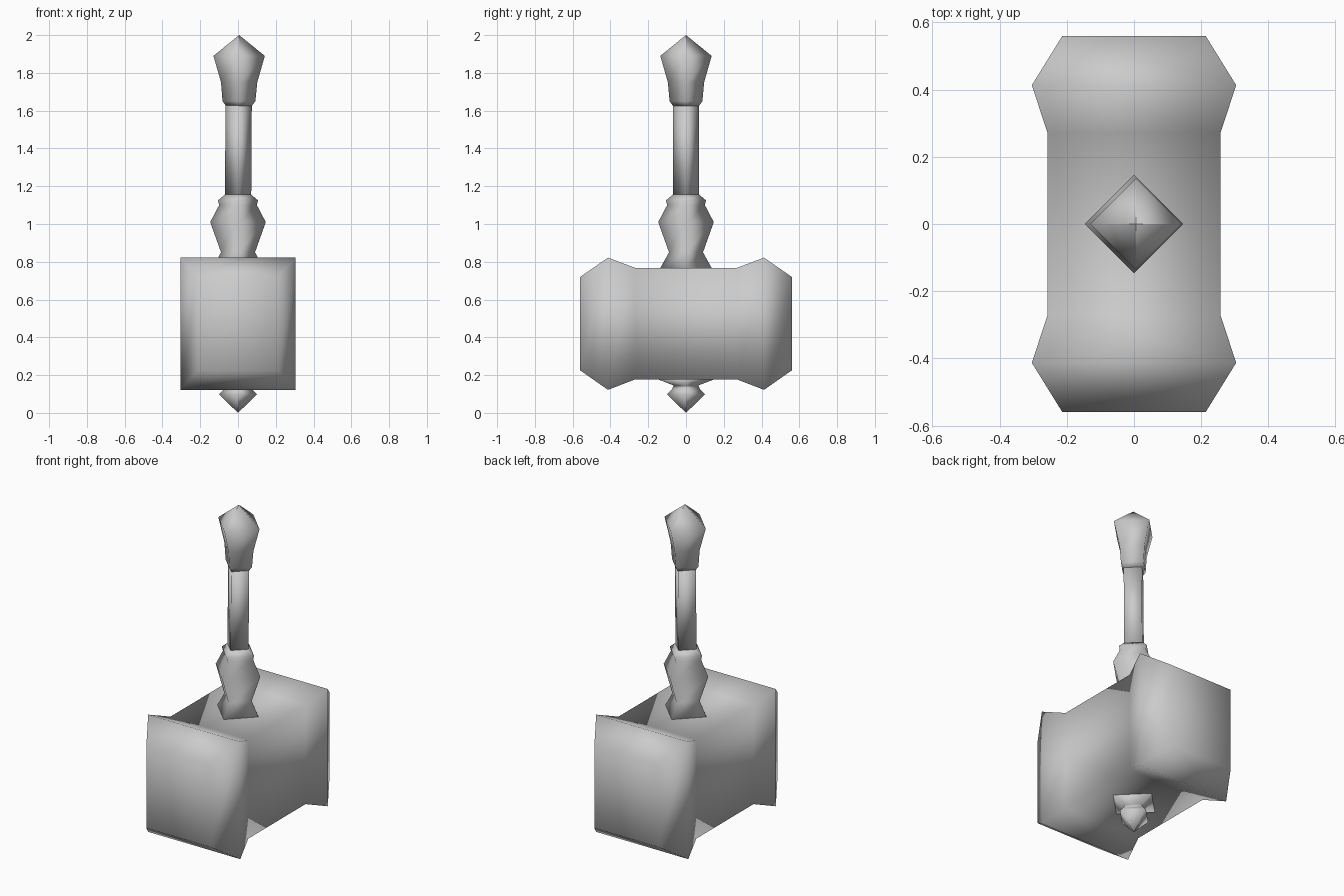
import bpy, bmesh, math

cube = bpy.data.objects.get("Cube")
if cube:
    bpy.data.objects.remove(cube, do_unlink=True)

grey = bpy.data.materials.new("stone_grey")
grey.use_nodes = True
colour = (0.6, 0.6, 0.6, 1)
grey.diffuse_color = colour
grey.node_tree.nodes["Principled BSDF"].inputs["Base Color"].default_value = colour


def loft(name, rings):
    """Skin a row of four-sided rings, closing both ends."""
    bm = bmesh.new()
    loops = [[bm.verts.new(p) for p in ring] for ring in rings]
    for a, b in zip(loops, loops[1:]):
        for i in range(4):
            j = (i + 1) % 4
            bm.faces.new((a[i], a[j], b[j], b[i]))
    bm.faces.new(loops[0])
    bm.faces.new(loops[-1])
    bmesh.ops.remove_doubles(bm, verts=bm.verts, dist=0.0001)
    bmesh.ops.recalc_face_normals(bm, faces=bm.faces)
    mesh = bpy.data.meshes.new(name)
    bm.to_mesh(mesh)
    bm.free()
    mesh.materials.append(grey)
    mesh.shade_smooth()
    obj = bpy.data.objects.new(name, mesh)
    bpy.context.collection.objects.link(obj)
    return obj


def box_ring(y, half_x, low, high):
    return [(-half_x, y, low), (half_x, y, low), (half_x, y, high), (-half_x, y, high)]


def diamond(z, r, x=0):
    return [(x + r * math.cos(i * math.pi / 2), r * math.sin(i * math.pi / 2), z)
            for i in range(4)]


def turned(name, profile):
    """Four-sided turned part; the profile holds height, radius and sideways shift."""
    return loft(name, [diamond(*p) for p in profile])


# Hammer head: flared towards both striking faces
half = [(0.56, 0.213, 0.225, 0.72), (0.413, 0.304, 0.122, 0.822), (0.27, 0.257, 0.177, 0.768)]
stations = [(-y, *rest) for y, *rest in half] + half[::-1]
loft("hammer_head", [box_ring(*s) for s in stations])

# Collar, grip and pommel above the head
turned("collar", [(0.76, 0.14), (0.85, 0.057 + 0.033), (1.01, 0.147), (1.1, 0.1),
                  (1.125, 0.106), (1.155, 0.07)])
turned("grip", [(1.15, 0.07), (1.63, 0.069, 0.004)])
turned("pommel", [(1.625, 0.068, 0.005), (1.65, 0.087, 0.005), (1.75, 0.096, 0.006),
                  (1.89, 0.136, 0.006), (2.0, 0.0001, 0.006)])

# Pointed stud beneath the head
turned("bottom_stud", [(0.18, 0.155), (0.145, 0.065), (0.125, 0.075),
                       (0.098, 0.1), (0, 0.0001)])
